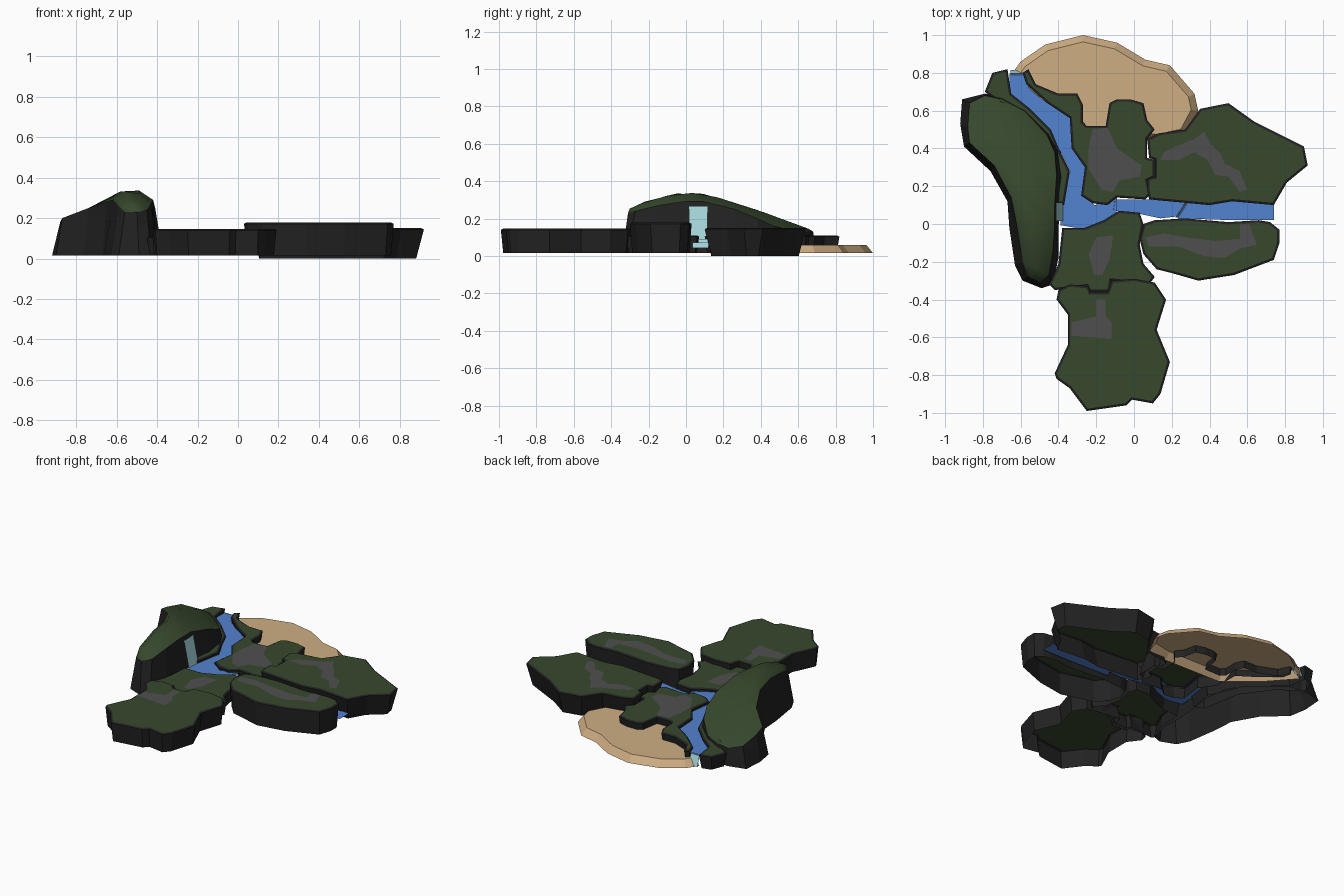
import bpy, bmesh
from mathutils import Vector

if "Cube" in bpy.data.objects:
    bpy.data.objects.remove(bpy.data.objects["Cube"])

def material(name, r, g, b):
    m = bpy.data.materials.new(name)
    m.diffuse_color = (r, g, b, 1)
    m.use_nodes = True
    m.node_tree.nodes["Principled BSDF"].inputs["Base Color"].default_value = m.diffuse_color
    return m

GRASS = material("grass_green", .038, .065, .026)
ROCK = material("dark_rock", .016, .016, .016)
PATH = material("path_grey", .08, .078, .078)
WATER = material("river_blue", .085, .225, .63)
FALL = material("waterfall_cyan", .38, .68, .71)
SAND = material("sand_tan", .62, .42, .23)

def finish(name, bm, mats):
    me = bpy.data.meshes.new(name)
    bm.to_mesh(me)
    bm.free()
    for m in mats:
        me.materials.append(m)
    ob = bpy.data.objects.new(name, me)
    bpy.context.collection.objects.link(ob)
    return ob

def outline(pts):
    """Hundredths to units, wound counter-clockwise."""
    p = [Vector((x / 100, y / 100)) for x, y in pts]
    area = sum(p[i - 1].cross(p[i]) for i in range(len(p)))
    return p if area > 0 else p[::-1]

def inset(p, d):
    out = []
    for i, v in enumerate(p):
        a = (v - p[i - 1]).normalized()
        b = (p[(i + 1) % len(p)] - v).normalized()
        n1, n2 = Vector((-a.y, a.x)), Vector((-b.y, b.x))
        out.append(v + (n1 + n2) * d / max(1 + n1.dot(n2), .5))
    return out

def bridge(bm, lo, hi, mat=0):
    n = len(lo)
    for i in range(n):
        j = (i + 1) % n
        bm.faces.new((lo[i], lo[j], hi[j], hi[i])).material_index = mat

def shell(name, pts, rings, mats):
    """Open-bottomed slab; rings of (inset, z) from bottom to top."""
    bm = bmesh.new()
    p = outline(pts)
    loops = [[bm.verts.new((v.x, v.y, z)) for v in inset(p, d)] for d, z in rings]
    for lo, hi in zip(loops, loops[1:]):
        bridge(bm, lo, hi)
    bm.faces.new(loops[-1]).material_index = len(mats) - 1
    return finish(name, bm, mats)

def plateau(name, pts, top, bottom=.015, taper=.012):
    shell(name, pts, [(taper, bottom), (0, top - .006), (.012, top)], [ROCK, GRASS])

def sheet(name, pts, z, mat, grow=0.0):
    shell(name, pts, [(-grow, z)], [mat])

def fall(name, top, bottom):
    """Falling water between a top edge and a bottom edge."""
    bm = bmesh.new()
    bm.faces.new([bm.verts.new(c) for c in (*top, *bottom[::-1])])
    finish(name, bm, [FALL])

# Grassy plateaus
LOW, MID, HIGH = .11, .146, .178
plateau("north_east_plateau", [
    (7, 45), (13, 48), (27, 50), (35, 61), (50, 64), (64, 54), (90, 41), (92, 31), (81, 22),
    (74, 10), (52, 12), (40, 10), (8, 13), (7, 18), (7, 24), (11, 25), (11, 34), (8, 35)],
    MID + .004, 0, .035)
plateau("north_plateau", [
    (-59, 80), (-56, 82), (-52, 74), (-40, 69), (-30, 69), (-27, 63), (-27, 54), (-25, 52),
    (-15, 52), (-13, 64), (-9, 66), (-2, 66), (5, 64), (7, 55), (11, 50), (7, 45), (7, 35),
    (11, 34), (11, 25), (7, 23), (9, 16), (6, 13), (-9, 14), (-14, 10), (-22, 11), (-28, 15),
    (-26, 30), (-33, 40), (-34, 56), (-46, 64), (-57, 74)], LOW)
plateau("centre_plateau", [
    (-38, -2), (-26, -2), (-16, 2), (-8, 7), (3, 6), (5, 0), (3, -11), (5, -21), (11, -28),
    (8, -32), (-12, -30), (-13, -36), (-24, -36), (-25, -33), (-42, -35), (-45, -32),
    (-40, -21)], LOW)
plateau("south_plateau", [
    (-40, -35), (-34, -32), (-24, -33), (-23, -36), (-14, -36), (-12, -30), (0, -29),
    (11, -31), (17, -40), (12, -56), (19, -73), (14, -90), (10, -95), (-1, -93), (-4, -96),
    (-25, -99), (-34, -87), (-41, -82), (-42, -79), (-35, -64), (-35, -48), (-41, -40)], MID)
plateau("south_east_plateau", [
    (5, 0), (11, 2), (27, 3), (50, 1), (66, 2), (72, 1), (77, -3), (77, -10), (74, -19),
    (53, -27), (34, -30), (20, -26), (12, -24), (5, -16), (3, -8)], HIGH)
plateau("west_bank", [
    (-79, 70), (-75, 80), (-67, 82), (-65, 69), (-55, 61), (-44, 50), (-39, 38), (-34, 28),
    (-37, 10), (-45, 13), (-50, 40), (-63, 58)], LOW)

# Grey paths lying on the plateaus
sheet("north_east_path", [
    (14, 34), (16, 38), (22, 41), (32, 45), (37, 49), (41, 42), (46, 37), (48, 32), (56, 28),
    (60, 18), (56, 17), (50, 25), (43, 26), (39, 34), (32, 38), (24, 34)], MID + .007, PATH)
sheet("north_path", [
    (-22, 50), (-14, 51), (-9, 40), (4, 31), (3, 25), (-8, 23), (-11, 17), (-17, 18),
    (-24, 29), (-24, 40)], LOW + .003, PATH)
sheet("south_east_path", [
    (6, -7), (16, -5), (27, -7), (43, -9), (56, -8), (56, 0), (61, 0), (65, -11), (56, -13),
    (48, -18), (37, -17), (24, -12), (8, -12)], HIGH + .003, PATH)
sheet("centre_path", [(-20, -7), (-11, -6), (-13, -19), (-17, -27), (-21, -27), (-24, -16)],
      LOW + .003, PATH)
sheet("south_path", [
    (-20, -40), (-15, -40), (-15, -49), (-12, -52), (-12, -61), (-33, -59), (-33, -52),
    (-20, -49)], MID + .003, PATH)

# Sandy beach with sloped shore
shell("beach", [
    (-65, 79), (-60, 86), (-47, 95), (-27, 100), (-9, 96), (6, 87), (19, 84), (32, 69),
    (34, 60), (27, 47), (12, 44), (-30, 45), (-50, 62)], [(0, .015), (.035, .06)], [SAND, SAND])

# River in three levels
sheet("upper_river", [
    (-65, 79), (-59, 79), (-56, 71), (-46, 63), (-34, 56), (-33, 40), (-26, 29), (-28, 15),
    (-21, 9), (-10, 13), (-10, 6), (-16, 2), (-26, -2), (-38, 0), (-38, 11), (-33, 28),
    (-40, 42), (-45, 51), (-56, 61), (-65, 68)], .09, WATER, .008)
sheet("middle_river", [(-10, 13), (6, 13), (28, 12), (23, 4), (14, 3), (0, 6), (-10, 7)],
      .07, WATER)
sheet("lower_river", [(28, 12), (40, 12), (52, 13), (74, 12), (74, 2), (53, 2), (23, 3)],
      .045, WATER)

# Waterfalls
fall("cliff_waterfall", [(-.412, .015, .265), (-.412, .115, .265)],
     [(-.375, .015, .088), (-.375, .115, .088)])
fall("beach_waterfall", [(-.655, .79, .092), (-.59, .79, .092)],
     [(-.655, .815, .02), (-.59, .815, .02)])
fall("upper_step_fall", [(-.11, .06, .092), (-.10, .135, .092)],
     [(-.10, .06, .068), (-.09, .135, .068)])
fall("lower_step_fall", [(.22, .035, .072), (.275, .12, .072)],
     [(.235, .035, .044), (.29, .12, .044)])

# Mountain: base outline, rim outline with heights, and ridge profile over y
BASE = [(-49, -34), (-43, -32), (-40, -18), (-40, -2), (-39, 10), (-37, 24), (-39, 40),
        (-45, 50), (-57, 60), (-68, 68), (-79, 69), (-91, 66), (-92, 53), (-90, 41), (-76, 28),
        (-67, 12), (-66, -2), (-63, -22), (-59, -30)]
RIM = [(-50, -31, 23), (-45, -27, 24), (-43, -15, 27), (-42, -2, 29), (-42, 10, 29),
       (-41, 26, 25), (-42, 38, 20), (-46, 47, 16), (-58, 60, 13), (-70, 66, 13), (-79, 68, 13),
       (-87, 64, 15), (-88, 51, 18), (-87, 43, 20), (-74, 31, 25), (-65, 14, 28), (-62, -1, 29),
       (-59, -20, 26), (-56, -28, 23)]
RIDGE = [(-.35, .23), (-.2, .3), (-.02, .34), (.12, .33), (.25, .285), (.4, .24), (.6, .165),
         (.7, .13)]

def ridge(y):
    for (y0, z0), (y1, z1) in zip(RIDGE, RIDGE[1:]):
        if y <= y1:
            return z0 + (z1 - z0) * (y - y0) / (y1 - y0)
    return RIDGE[-1][1]

bm = bmesh.new()
n = len(RIM)
base = [Vector((x / 100, y / 100, .015)) for x, y in BASE]
rim = [Vector(c) / 100 for c in RIM]
mid = [b.lerp(r, .7) for b, r in zip(base, rim)]
crest = []
for i, r in enumerate(rim):
    c = r.lerp(rim[n - 1 - i], .3)
    if i == n // 2:
        c = r + Vector((-.02, -.04, 0))
    c.z = max(ridge(c.y), r.z)
    crest.append(c)
loops = [[bm.verts.new(v) for v in ring] for ring in (base, mid, rim, crest)]
bridge(bm, loops[0], loops[1])
bridge(bm, loops[1], loops[2])
bridge(bm, loops[2], loops[3], 1)
top = loops[3]
for i in range(n // 2):
    quad = [top[i], top[i + 1], top[n - 2 - i], top[n - 1 - i]]
    if i == n // 2 - 1:
        quad.pop(2)
    bm.faces.new(quad).material_index = 1
# Rounded grass cap, faceted rock walls
for f in bm.faces:
    f.smooth = f.material_index == 1
finish("mountain", bm, [ROCK, GRASS])
